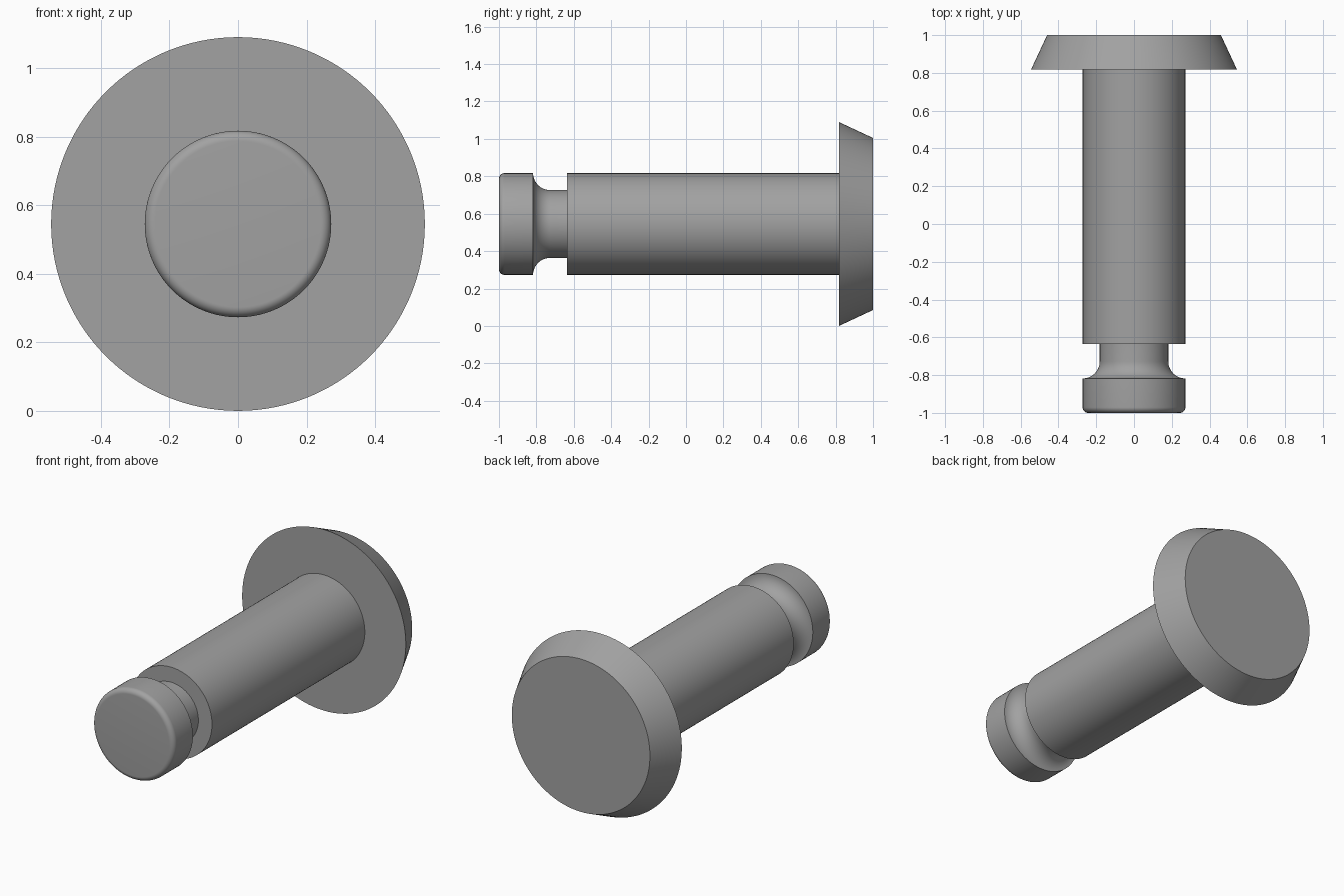
import bpy, bmesh, math

if "Cube" in bpy.data.objects:
    bpy.data.objects.remove(bpy.data.objects["Cube"])

AXIS_Z = 0.545
SEGMENTS = 128

steel = bpy.data.materials.new("steel grey")
steel.diffuse_color = (0.36, 0.36, 0.36, 1)
steel.use_nodes = True
steel.node_tree.nodes["Principled BSDF"].inputs["Base Color"].default_value = steel.diffuse_color


def arc(cy, cr, radius, start, end, steps=10):
    """Arc points (y, r) around a centre, angles in degrees."""
    pts = []
    for i in range(steps + 1):
        a = math.radians(start + (end - start) * i / steps)
        pts.append((cy + radius * math.cos(a), cr + radius * math.sin(a)))
    return pts


def lathe(name, profile):
    """Spin a (y, radius) profile about the pin axis, capping open ends."""
    bm = bmesh.new()
    rings = []
    for y, r in profile:
        rings.append([bm.verts.new((r * math.cos(t), y, AXIS_Z + r * math.sin(t)))
                      for t in (2 * math.pi * k / SEGMENTS for k in range(SEGMENTS))])
    for a, b in zip(rings, rings[1:]):
        for k in range(SEGMENTS):
            n = (k + 1) % SEGMENTS
            bm.faces.new((a[k], a[n], b[n], b[k]))
    bm.faces.new(rings[0])
    bm.faces.new(rings[-1])
    bmesh.ops.recalc_face_normals(bm, faces=bm.faces[:])
    mesh = bpy.data.meshes.new(name)
    bm.to_mesh(mesh)
    bm.free()
    mesh.materials.append(steel)
    obj = bpy.data.objects.new(name, mesh)
    bpy.context.collection.objects.link(obj)
    bpy.ops.object.select_all(action='DESELECT')
    obj.select_set(True)
    bpy.context.view_layer.objects.active = obj
    bpy.ops.object.shade_smooth_by_angle(angle=math.radians(20))
    return obj


# One continuous turned pin: rounded tip, filleted groove, shaft, tapered flange
tip = arc(-0.97, 0.242, 0.03, 180, 90)
groove = arc(-0.727, 0.272, 0.0905, 180, 270, 14)
lathe("flanged_pin", tip + groove + [
    (-0.636, 0.1815), (-0.636, 0.272),   # groove end shoulder
    (0.818, 0.272), (0.818, 0.545),      # shaft and flange underside
    (1.0, 0.46),                         # flange taper
])
